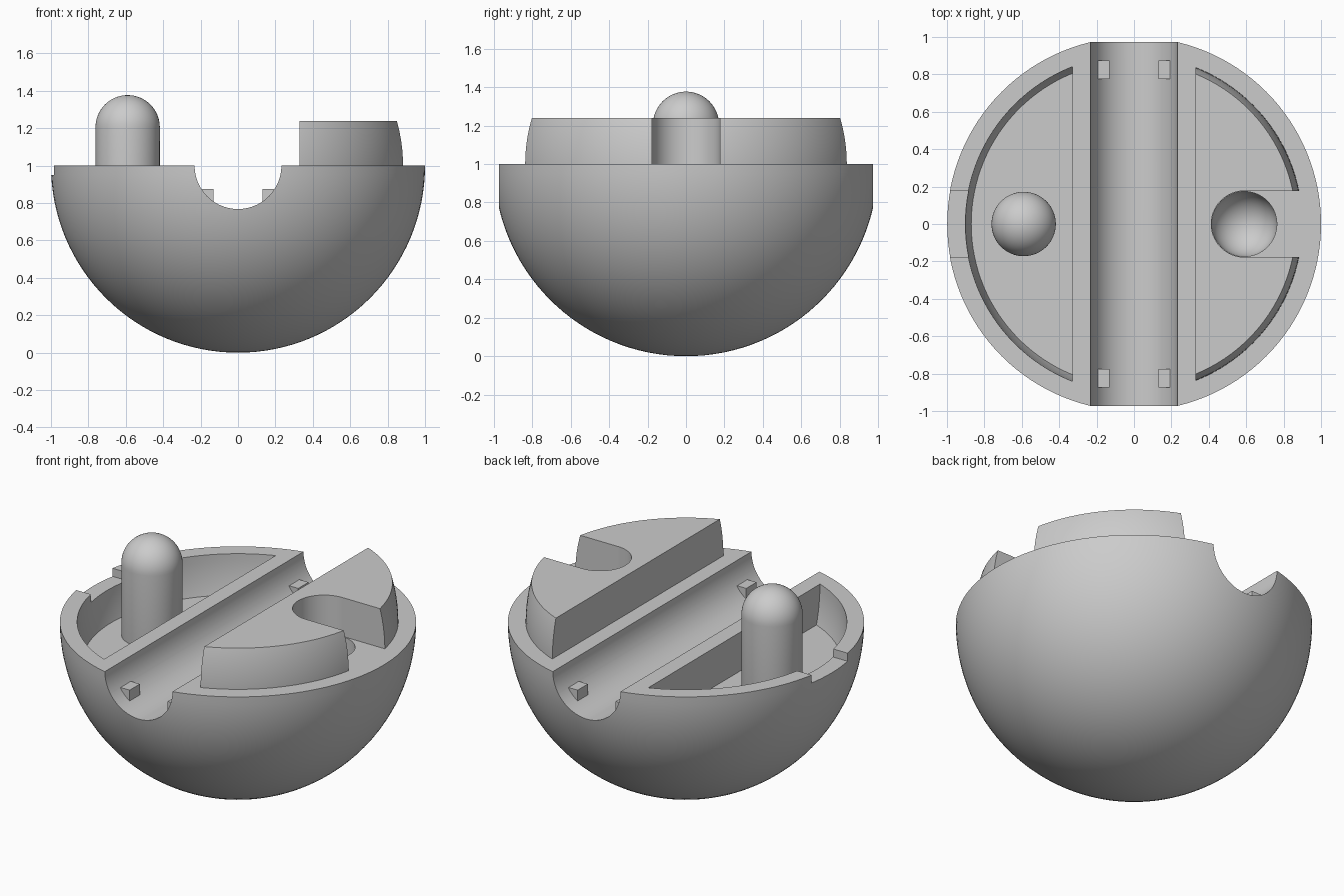
import bpy, bmesh, math
from mathutils import Matrix, Vector

if "Cube" in bpy.data.objects:
    bpy.data.objects.remove(bpy.data.objects["Cube"], do_unlink=True)

grey = bpy.data.materials.new("plain grey")
grey.use_nodes = True
COLOUR = (0.6, 0.6, 0.6, 1)
grey.diffuse_color = COLOUR
grey.node_tree.nodes["Principled BSDF"].inputs["Base Color"].default_value = COLOUR


def finish(name, bm):
    bmesh.ops.recalc_face_normals(bm, faces=bm.faces)
    mesh = bpy.data.meshes.new(name)
    bm.to_mesh(mesh)
    bm.free()
    mesh.materials.append(grey)
    obj = bpy.data.objects.new(name, mesh)
    bpy.context.collection.objects.link(obj)
    return obj


def box(name, low, high):
    bm = bmesh.new()
    bmesh.ops.create_cube(bm, size=1)
    low, high = Vector(low), Vector(high)
    for v in bm.verts:
        v.co = (low + high) / 2 + v.co * (high - low)
    return finish(name, bm)


def cylinder(name, radius, depth, matrix):
    bm = bmesh.new()
    bmesh.ops.create_cone(bm, cap_ends=True, segments=96, radius1=radius,
                          radius2=radius, depth=depth, matrix=matrix)
    return finish(name, bm)


def sliced_ball(name, radius, cuts):
    """Ball centred at height 1; each cut removes the side its normal points to."""
    bm = bmesh.new()
    bmesh.ops.create_uvsphere(bm, u_segments=128, v_segments=64, radius=radius,
                              matrix=Matrix.Translation((0, 0, 1)))
    for point, normal in cuts:
        bmesh.ops.bisect_plane(bm, geom=bm.verts[:] + bm.edges[:] + bm.faces[:],
                               dist=1e-5, plane_co=point, plane_no=normal,
                               clear_outer=True)
        rim = [e for e in bm.edges if e.is_boundary]
        bmesh.ops.holes_fill(bm, edges=rim, sides=0)
    return finish(name, bm)


def capsule(name, radius, x, bottom, top):
    """Upright round-ended rod; bottom and top are the centres of its ends."""
    bm = bmesh.new()
    bmesh.ops.create_uvsphere(bm, u_segments=64, v_segments=32, radius=radius)
    for v in bm.verts:
        v.co += Vector((x, 0, bottom if v.co.z < -1e-4 else top))
    return finish(name, bm)


def carve(obj, cutters):
    for cutter in cutters:
        mod = obj.modifiers.new("cut", "BOOLEAN")
        mod.operation = "DIFFERENCE"
        mod.solver = "EXACT"
        mod.object = cutter
    graph = bpy.context.evaluated_depsgraph_get()
    mesh = bpy.data.meshes.new_from_object(obj.evaluated_get(graph))
    obj.modifiers.clear()
    obj.data = mesh
    for cutter in cutters:
        bpy.data.objects.remove(cutter, do_unlink=True)


UP, DOWN, LEFT, RIGHT = (0, 0, 1), (0, 0, -1), (1, 0, 0), (-1, 0, 0)
PIN_X = 0.59

# Bowl-shaped half ball with channel, pocket, rim notch and pin socket
body = sliced_ball("half_ball_body", 1, [((0, 0, 1), UP)])
carve(body, [
    cylinder("channel_cutter", 0.232, 3,
             Matrix.Translation((0, 0, 1)) @ Matrix.Rotation(math.pi / 2, 4, "X")),
    sliced_ball("pocket_cutter", 0.903,
                [((0, 0, 0.76), DOWN), ((-0.33, 0, 1), LEFT)]),
    box("notch_cutter", (-1.1, -0.177, 0.95), (-0.8, 0.177, 1.1)),
    capsule("socket_cutter", 0.174, PIN_X, 0.79, 1.1),
])

# Raised half-moon block with a round-ended slot opening outwards
block = sliced_ball("raised_block", 0.9,
                    [((0, 0, 1.24), UP), ((0, 0, 0.95), DOWN), ((0.33, 0, 1), RIGHT)])
carve(block, [
    cylinder("slot_end_cutter", 0.177, 1, Matrix.Translation((PIN_X, 0, 1.1))),
    box("slot_cutter", (PIN_X, -0.177, 0.7), (1.2, 0.177, 1.5)),
])

# Round-topped pin standing in the pocket
pin = capsule("locating_pin", 0.172, -PIN_X, 0.74, 1.205)

# Four small pegs in the channel
pegs = []
for sx, side in ((-1, "right"), (1, "left")):
    for sy, end in ((-1, "front"), (1, "back")):
        xs = sorted((sx * 0.13, sx * 0.192))
        ys = sorted((sy * 0.775, sy * 0.875))
        pegs.append(box(f"{end}_{side}_peg", (xs[0], ys[0], 0.75), (xs[1], ys[1], 0.875)))

# Smooth round surfaces, keep crisp edges
for obj in [body, block, pin]:
    obj.data.polygons.foreach_set("use_smooth", [True] * len(obj.data.polygons))
    obj.data.set_sharp_from_angle(angle=math.radians(30))
